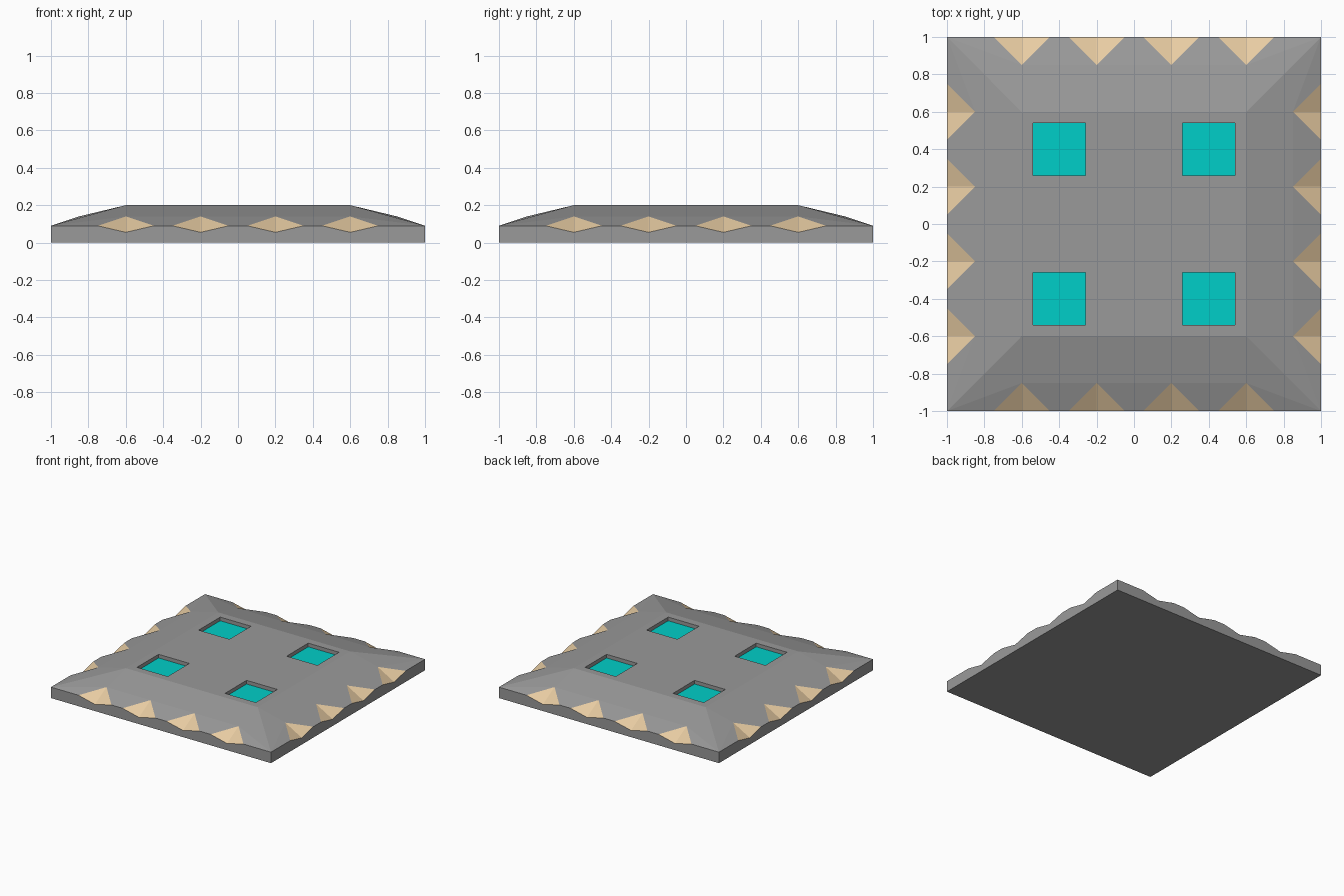
import bpy, bmesh
from math import pi
from mathutils import Matrix

if "Cube" in bpy.data.objects:
    bpy.data.objects.remove(bpy.data.objects["Cube"])

EDGE, DIP, PEAK, TOP, FLOOR = 0.09, 0.055, 0.14, 0.20, 0.17
NOTCHES = [-0.6, -0.2, 0.2, 0.6]


def material(name, col):
    m = bpy.data.materials.new(name)
    m.diffuse_color = col
    m.use_nodes = True
    m.node_tree.nodes["Principled BSDF"].inputs["Base Color"].default_value = m.diffuse_color
    return m


mats = [material("stone", (0.32, 0.32, 0.32, 1)),
        material("sand", (0.80, 0.60, 0.36, 1)),
        material("water", (0.0, 0.62, 0.58, 1))]

bm = bmesh.new()


def face(pts, mat=0, rot=Matrix()):
    f = bm.faces.new([bm.verts.new(rot @ Matrix.Translation(p).to_translation()) for p in pts])
    f.material_index = mat


# Sloped rim: one side, repeated around the four edges
for k in range(4):
    r = Matrix.Rotation(k * pi / 2, 4, 'Z')
    corner_l, corner_r = (-1, -1, EDGE), (1, -1, EDGE)
    inner_l, inner_r = (-0.6, -0.6, TOP), (0.6, -0.6, TOP)
    prev_edge, prev_peak = corner_l, None
    rim = [corner_l]
    for x in NOTCHES:
        a, b = (x - 0.15, -1, EDGE), (x + 0.15, -1, EDGE)
        dip, peak = (x, -1, DIP), (x, -0.85, PEAK)
        # Sandy notch, folded down the middle
        face([a, dip, peak], 1, r)
        face([dip, b, peak], 1, r)
        # Stone between the notches
        if prev_peak:
            face([prev_edge, a, peak, prev_peak], 0, r)
            face([prev_peak, peak, (x, -0.6, TOP), (prev_peak[0], -0.6, TOP)], 0, r)
        else:
            face([prev_edge, a, peak], 0, r)
            face([corner_l, peak, inner_l], 0, r)
        rim += [a, dip, b]
        prev_edge, prev_peak = b, peak
    face([prev_edge, corner_r, prev_peak], 0, r)
    face([prev_peak, corner_r, inner_r], 0, r)
    # Outer wall following the notched rim
    rim.append(corner_r)
    for p, q in zip(rim, rim[1:]):
        face([(p[0], -1, 0), (q[0], -1, 0), q, p], 0, r)

# Flat plateau with four square sunken pools
cuts = [-0.6, -0.54, -0.26, 0.26, 0.54, 0.6]
for i in range(5):
    for j in range(5):
        x0, x1, y0, y1 = cuts[i], cuts[i + 1], cuts[j], cuts[j + 1]
        loop = [(x0, y0), (x1, y0), (x1, y1), (x0, y1)]
        if i in (1, 3) and j in (1, 3):
            face([(x, y, FLOOR) for x, y in loop], 2)
            for n in range(4):
                (ax, ay), (bx, by) = loop[n], loop[(n + 1) % 4]
                face([(ax, ay, FLOOR), (ax, ay, TOP), (bx, by, TOP), (bx, by, FLOOR)])
        else:
            face([(x, y, TOP) for x, y in loop])

# Underside
face([(-1, -1, 0), (-1, 1, 0), (1, 1, 0), (1, -1, 0)])

bmesh.ops.remove_doubles(bm, verts=bm.verts, dist=1e-4)
me = bpy.data.meshes.new("pool_slab")
bm.to_mesh(me)
bm.free()
for m in mats:
    me.materials.append(m)
bpy.context.collection.objects.link(bpy.data.objects.new("pool_slab", me))
